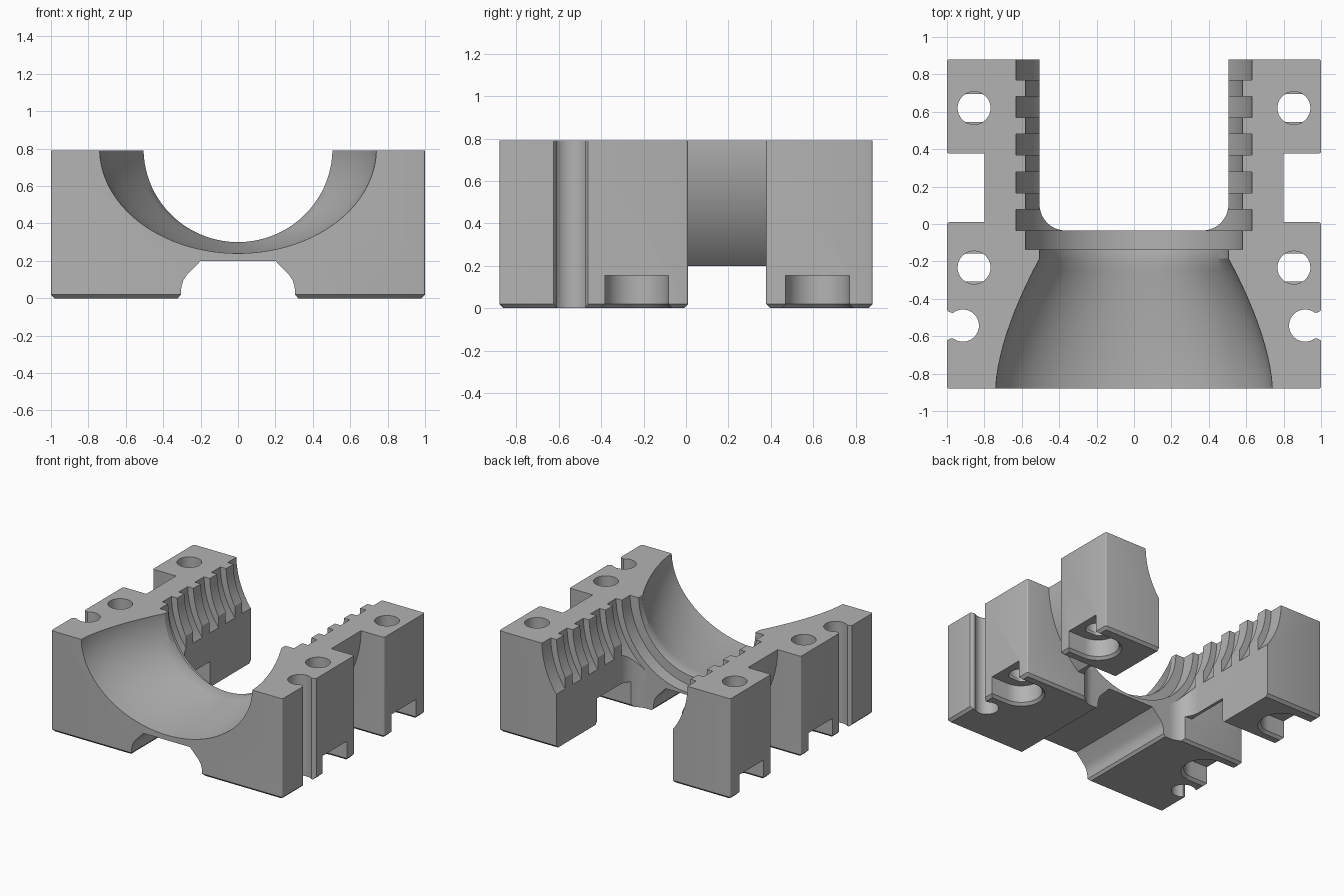
import bpy, bmesh, math
from mathutils import Vector

cube = bpy.data.objects.get("Cube")
if cube:
    bpy.data.objects.remove(cube, do_unlink=True)

AXIS_Z = 0.8      # height of the bore axis
TOP = 0.79
HALF = 0.88       # half length in y

grey = bpy.data.materials.new("plain grey")
grey.use_nodes = True
colour = (0.45, 0.45, 0.45, 1)
grey.diffuse_color = colour
grey.node_tree.nodes["Principled BSDF"].inputs["Base Color"].default_value = colour


def loft(name, rings):
    """Closed solid skinned through rings with equal point counts."""
    bm = bmesh.new()
    loops = [[bm.verts.new(p) for p in ring] for ring in rings]
    n = len(loops[0])
    for a, b in zip(loops, loops[1:]):
        for i in range(n):
            j = (i + 1) % n
            bm.faces.new((a[i], a[j], b[j], b[i]))
    bm.faces.new(loops[0])
    bm.faces.new(loops[-1])
    bmesh.ops.recalc_face_normals(bm, faces=bm.faces)
    mesh = bpy.data.meshes.new(name)
    bm.to_mesh(mesh)
    bm.free()
    mesh.materials.append(grey)
    ob = bpy.data.objects.new(name, mesh)
    bpy.context.collection.objects.link(ob)
    return ob


def at_z(outline, z, side=1):
    return [Vector((x * side, y, z)) for x, y in outline]


def along_y(name, section, y0, y1):
    return loft(name, [[Vector((x, y, z)) for x, z in section] for y in (y0, y1)])


def rounded_rect(x0, x1, y0, y1, r, inset=0, steps=12):
    x0, x1, y0, y1 = x0 + inset, x1 - inset, y0 + inset, y1 - inset
    r = max(r - inset, 0.004)
    corners = ((x1 - r, y1 - r), (x0 + r, y1 - r), (x0 + r, y0 + r), (x1 - r, y0 + r))
    pts = []
    for k, (cx, cy) in enumerate(corners):
        for i in range(steps + 1):
            a = math.pi / 2 * (k + i / steps)
            pts.append((cx + r * math.cos(a), cy + r * math.sin(a)))
    return pts


def circle(cx, cy, r, clip=1, n=48):
    """Circle outline, optionally flattened at +-clip in y."""
    pts = []
    for i in range(n):
        a = 2 * math.pi * (i + 0.5) / n
        pts.append((cx + r * math.cos(a), cy + max(-clip, min(clip, r * math.sin(a)))))
    return pts


def combine(target, tool, operation):
    mod = target.modifiers.new("bool", 'BOOLEAN')
    mod.operation = operation
    mod.solver = 'EXACT'
    mod.object = tool
    bpy.context.view_layer.objects.active = target
    bpy.ops.object.modifier_apply(modifier=mod.name)
    bpy.data.objects.remove(tool, do_unlink=True)


def block(name, x0, x1, y0, y1, side=1):
    """Upright block with a chamfered foot."""
    def ring(inset, z):
        return at_z(rounded_rect(x0, x1, y0, y1, 0.012, inset, 3), z, side)
    return loft(name, [ring(0.02, 0), ring(0, 0.02), ring(0, TOP)])


# Front block with the underside channel
body = block("clamp_body", -1, 1, -HALF, 0.01)
half = [(0.33, -0.01), (0.305, 0.02), (0.303, 0.06), (0.293, 0.095), (0.275, 0.122), (0.2, 0.2)]
channel = half + [(-x, z) for x, z in reversed(half)]
combine(body, along_y("channel_cutter", channel, -1, 0.5), 'DIFFERENCE')

# Curved outer shell joining front and rear blocks
low = math.asin((AXIS_Z - 0.2) / 0.8)
high = math.asin((AXIS_Z - TOP) / 0.8)
arc = []
for i in range(25):
    a = high + (low - high) * i / 24
    arc.append((0.8 * math.cos(a), AXIS_Z - 0.8 * math.sin(a)))
shell = arc + [(-x, z) for x, z in reversed(arc)]
combine(body, along_y("curved_shell", shell, -0.1, 0.45), 'UNION')

# Rear blocks
for side in (1, -1):
    combine(body, block("rear_block", 0.4, 1, 0.377, HALF, side), 'UNION')

# Open slot between the rear arms
slot = rounded_rect(-0.505, 0.505, -0.035, 1.2, 0.14)
combine(body, loft("slot_cutter", [at_z(slot, -0.2), at_z(slot, 1.2)]), 'DIFFERENCE')

# Bore: flared mouth, neck, groove and thread ridges, as (y, half width, depth)
stations = [(-1.0, 0.74, 0.56)]
for i in range(13):
    s = 1 - i / 12
    flare = 1 - (1 - s) ** 1.6
    stations.append((-0.185 - 0.695 * s, 0.505 + 0.235 * flare, 0.5 + 0.06 * flare))
steps = [(-0.137, 0.505), (-0.137, 0.58), (-0.035, 0.58)]
for k in range(5):
    y = -0.035 + 0.2015 * k
    end = y + 0.112 if k < 4 else 1.1
    steps += [(y, 0.63), (end, 0.63)]
    if k < 4:
        steps += [(end, 0.58), (y + 0.2015, 0.58)]
stations += [(y, r, r) for y, r in steps]
rings = []
for y, a, b in stations:
    rings.append([Vector((x, y, AXIS_Z + z * b / a)) for x, z in circle(0, 0, a, n=96)])
combine(body, loft("bore_cutter", rings), 'DIFFERENCE')

for side in (1, -1):
    # Bolt holes with nut pockets open to the side and below
    for y in (-0.233, 0.62):
        def pocket(inset, z):
            return at_z(rounded_rect(0.705, 1.4, y - 0.15, y + 0.15, 0.149, inset), z, side)
        combine(body, loft("nut_pocket_cutter",
                           [pocket(-0.04, -0.02), pocket(0, 0.02), pocket(0, 0.155)]), 'DIFFERENCE')
        flat = circle(0.855, y, 0.088, 0.075)
        full = circle(0.855, y, 0.088)
        combine(body, loft("bolt_hole_cutter", [at_z(flat, 0.1, side), at_z(flat, 0.18, side),
                                                at_z(full, 0.18, side), at_z(full, 1, side)]),
                'DIFFERENCE')
    # Side groove with a narrowed throat
    gy = -0.543
    ring = circle(0.915, gy, 0.086)
    combine(body, loft("side_groove_cutter", [at_z(ring, -0.1, side), at_z(ring, 1, side)]),
            'DIFFERENCE')
    edge = [(0.93, 0.06), (0.965, 0.068), (0.98, 0.069), (0.992, 0.075), (1.01, 0.09)]
    throat = [(x, gy + h) for x, h in edge] + [(x, gy - h) for x, h in reversed(edge)]
    combine(body, loft("throat_cutter", [at_z(throat, -0.1, side), at_z(throat, 1, side)]),
            'DIFFERENCE')

# Smooth curves, crisp edges
bpy.ops.object.select_all(action='DESELECT')
body.select_set(True)
bpy.context.view_layer.objects.active = body
bpy.ops.object.shade_smooth_by_angle(angle=math.radians(25))
